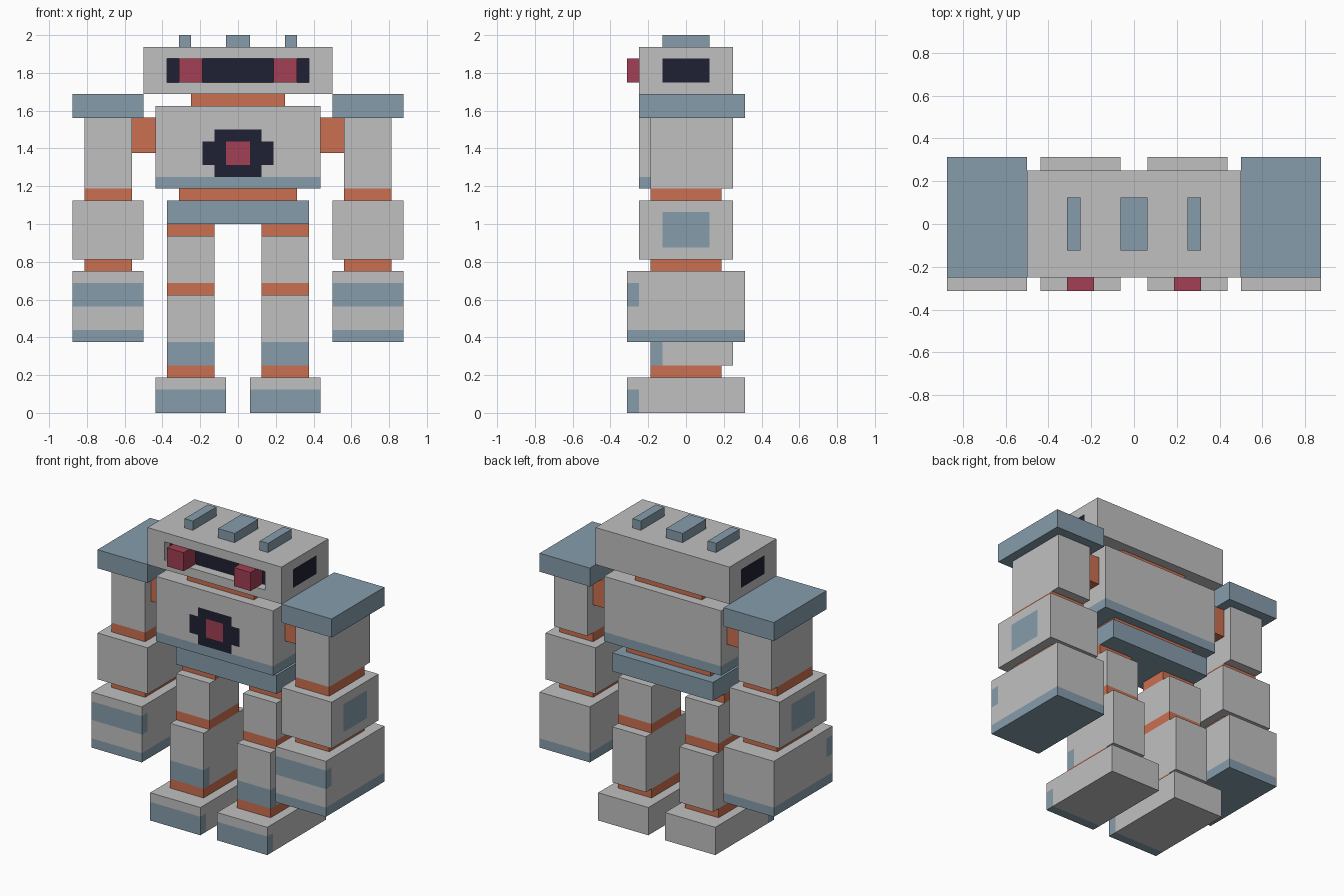
import bpy, bmesh
from mathutils import Vector

if "Cube" in bpy.data.objects:
    bpy.data.objects.remove(bpy.data.objects["Cube"])

U = 0.0625   # one block of the model grid
EPS = 1e-4


def material(name, rgb):
    m = bpy.data.materials.new(name)
    m.diffuse_color = (*rgb, 1)
    m.use_nodes = True
    m.node_tree.nodes["Principled BSDF"].inputs["Base Color"].default_value = m.diffuse_color
    return m


MATS = {
    "grey": material("light grey", (0.53, 0.53, 0.53)),
    "blue": material("steel blue", (0.24, 0.335, 0.41)),
    "orange": material("joint orange", (0.60, 0.16, 0.08)),
    "dark": material("dark navy", (0.0144, 0.0152, 0.034)),
    "red": material("lens red", (0.36, 0.05, 0.088)),
}


def inside(p, region):
    return all(lo - EPS <= c <= hi + EPS for c, (lo, hi) in zip(p, region))


def block(name, x, y, z, colour, paint=(), recess=None):
    """Box in grid units; paint = (x, y, z, colour) regions cut into its faces,
    recess = (x, z, depth) pocket sunk into the front face."""
    bm = bmesh.new()
    bmesh.ops.create_cube(bm, size=1)
    box = (x, y, z)
    for v in bm.verts:
        v.co = Vector([(b[0] + b[1]) / 2 + c * (b[1] - b[0]) for b, c in zip(box, v.co)])
    # cut the faces along every painted or recessed border
    cuts = [p[:3] for p in paint]
    if recess:
        cuts.append((recess[0], y, recess[1]))
    for axis in range(3):
        for d in sorted({v for c in cuts for v in c[axis]}):
            if box[axis][0] < d < box[axis][1]:
                n, o = Vector((0, 0, 0)), Vector((0, 0, 0))
                n[axis], o[axis] = 1, d
                bmesh.ops.bisect_plane(bm, geom=bm.verts[:] + bm.edges[:] + bm.faces[:],
                                       plane_co=o, plane_no=n, dist=EPS)
    if recess:
        front = (recess[0], (y[0], y[0]), recess[1])
        faces = [f for f in bm.faces if inside(f.calc_center_median(), front)]
        new = bmesh.ops.extrude_face_region(bm, geom=faces)["geom"]
        bmesh.ops.translate(bm, vec=(0, recess[2], 0),
                            verts=[g for g in new if isinstance(g, bmesh.types.BMVert)])
        for f in [f for f in bm.faces if inside(f.calc_center_median(), front)]:
            bm.faces.remove(f)
    bmesh.ops.recalc_face_normals(bm, faces=bm.faces[:])
    # colour the faces by region, later regions win
    names = [colour]
    for p in paint:
        if p[3] not in names:
            names.append(p[3])
    for f in bm.faces:
        for p in paint:
            if inside(f.calc_center_median(), p[:3]):
                f.material_index = names.index(p[3])
    bmesh.ops.scale(bm, vec=(U, U, U), verts=bm.verts[:])
    me = bpy.data.meshes.new(name)
    bm.to_mesh(me)
    bm.free()
    for n in names:
        me.materials.append(MATS[n])
    ob = bpy.data.objects.new(name, me)
    bpy.context.collection.objects.link(ob)
    return ob


# head with sunken visor and side panels
block("head", (-8, 8), (-4, 4), (27, 31), "grey",
      paint=[((-6, 6), (-3, -3), (28, 30), "dark"),
             ((-8, -8), (-2, 2), (28, 30), "dark"),
             ((8, 8), (-2, 2), (28, 30), "dark")],
      recess=((-6, 6), (28, 30), 1))
block("head_crest", (-1, 1), (-2, 2), (31, 32), "blue")
block("neck", (-4, 4), (-3, 3), (26, 27), "orange")

# torso with chest emblem and lower trim
block("torso", (-7, 7), (-4, 4), (19, 26), "grey",
      paint=[((-7, 7), (-4, 4), (19, 20), "blue"),
             ((-2, 2), (-4, -4), (20, 24), "dark"),
             ((-3, 3), (-4, -4), (21, 23), "dark"),
             ((-1, 1), (-4, -4), (21, 23), "red")])
block("waist", (-5, 5), (-1, 3), (18, 19), "orange")
block("pelvis", (-6, 6), (-2, 4), (16, 18), "blue")

for side, s in (("right", 1), ("left", -1)):
    def span(a, b):
        return tuple(sorted((a * s, b * s)))

    def part(name, x, *args, **kw):
        return block(f"{name}_{side}", span(*x), *args, **kw)

    # head details
    part("head_fin", (4, 5), (-2, 2), (31, 32), "blue")
    part("eye", (3, 5), (-5, -3), (28, 30), "red")

    # arm
    part("shoulder_joint", (7, 9), (-2, 3), (22, 25), "orange")
    part("shoulder_pad", (8, 14), (-4, 5), (25, 27), "blue")
    part("upper_arm", (9, 13), (-3, 4), (19, 25), "grey")
    part("elbow", (9, 13), (-3, 3), (18, 19), "orange")
    part("forearm", (8, 14), (-4, 4), (13, 18), "grey",
         paint=[(span(14, 14), (-2, 2), (14, 17), "blue")])
    part("wrist", (9, 13), (-3, 3), (12, 13), "orange")
    part("hand", (8, 14), (-5, 5), (6, 12), "grey",
         paint=[(span(8, 14), (-5, 5), (6, 7), "blue"),
                (span(8, 14), (-5, -4), (9, 11), "blue")])

    # leg
    part("hip", (2, 6), (-1, 2), (15, 16), "orange")
    part("thigh", (2, 6), (-2, 3), (11, 15), "grey")
    part("knee", (2, 6), (-2, 3), (10, 11), "orange")
    part("shin", (2, 6), (-3, 4), (4, 10), "grey",
         paint=[(span(2, 6), (-3, -2), (4, 6), "blue")])
    part("ankle", (2, 6), (-3, 3), (3, 4), "orange")
    part("foot", (1, 7), (-5, 5), (0, 3), "grey",
         paint=[(span(1, 7), (-5, -4), (0, 2), "blue")])
